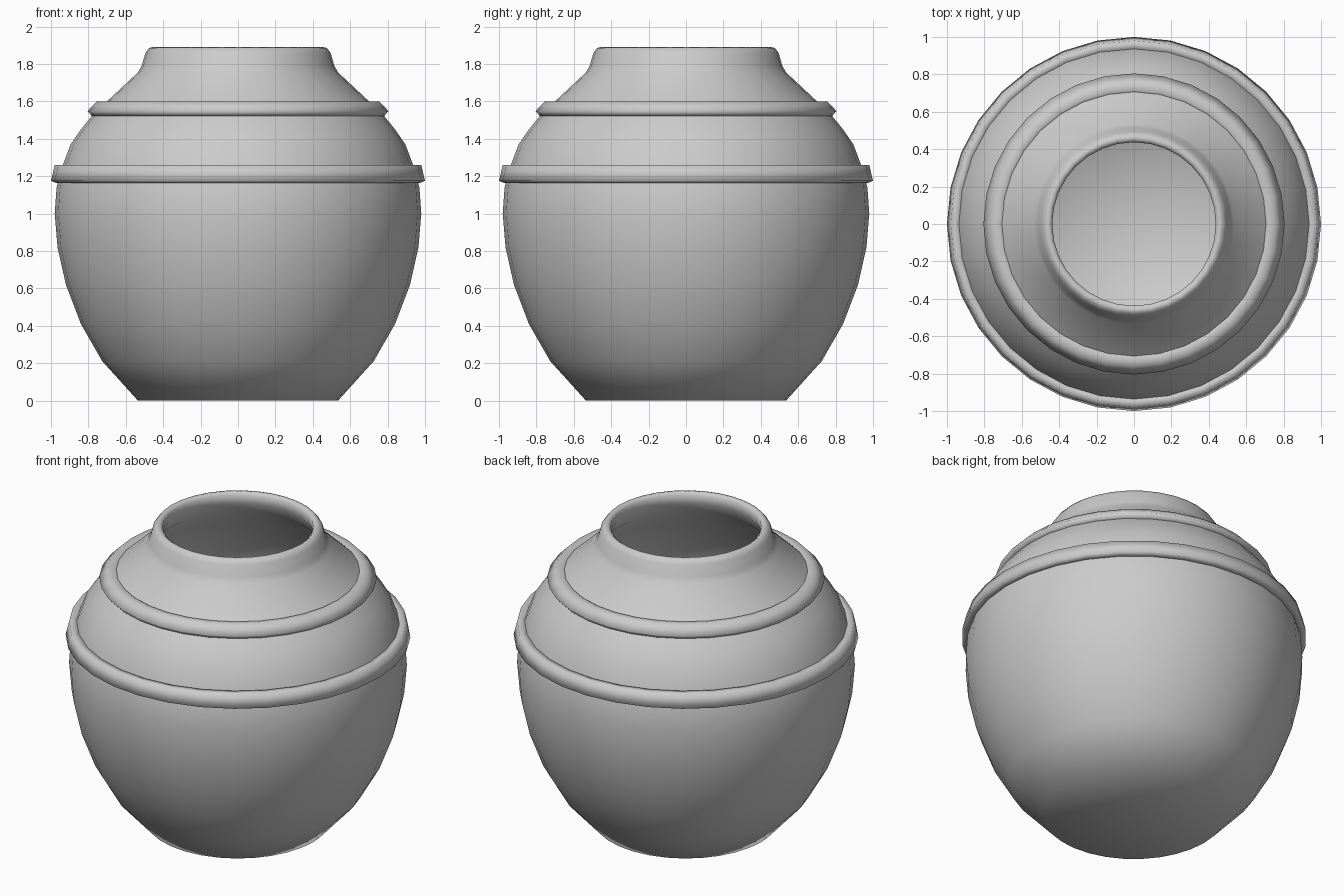
import bpy, bmesh, math

if "Cube" in bpy.data.objects:
    bpy.data.objects.remove(bpy.data.objects["Cube"])

SIDES = 32


def lathe(name, profile, closed=False):
    """Revolve (radius, height) points around z; zero radius makes a pole."""
    bm = bmesh.new()
    rings = []
    for r, z in profile:
        if r == 0:
            rings.append([bm.verts.new((0, 0, z))] * SIDES)
        else:
            rings.append([bm.verts.new((r * math.cos(math.tau * i / SIDES),
                                        r * math.sin(math.tau * i / SIDES), z))
                          for i in range(SIDES)])
    pairs = list(zip(rings, rings[1:]))
    if closed:
        pairs.append((rings[-1], rings[0]))
    for a, b in pairs:
        for i in range(SIDES):
            j = (i + 1) % SIDES
            bm.faces.new(dict.fromkeys((a[i], a[j], b[j], b[i])))
    bmesh.ops.recalc_face_normals(bm, faces=bm.faces)
    for f in bm.faces:
        f.smooth = True
    mesh = bpy.data.meshes.new(name)
    bm.to_mesh(mesh)
    bm.free()
    obj = bpy.data.objects.new(name, mesh)
    bpy.context.collection.objects.link(obj)
    return obj


# Hollow pot: outer wall upwards, rounded lip, then inner wall down to the floor
outer = [(0, 0), (0.535, 0), (0.725, 0.21), (0.84, 0.41), (0.92, 0.62),
         (0.965, 0.82), (0.98, 1.0), (0.97, 1.14), (0.94, 1.25),
         (0.895, 1.37), (0.84, 1.45), (0.775, 1.53), (0.69, 1.61),
         (0.535, 1.755), (0.515, 1.79), (0.495, 1.86), (0.475, 1.886)]
lip = [(0.455, 1.89), (0.437, 1.875)]
inner = [(0.44, 1.82), (0.49, 1.735), (0.65, 1.59), (0.80, 1.43), (0.90, 1.24),
         (0.945, 1.0), (0.93, 0.82), (0.885, 0.62), (0.805, 0.42),
         (0.69, 0.23), (0.51, 0.04), (0, 0.03)]
lathe("pot_body", outer + lip + inner)

# Raised bands around the belly and the shoulder
lathe("belly_band", [(0.94, 1.165), (0.975, 1.165), (1.0, 1.175),
                     (0.98, 1.26), (0.935, 1.26), (0.925, 1.22)], closed=True)
lathe("shoulder_band", [(0.745, 1.53), (0.775, 1.515), (0.805, 1.548),
                        (0.755, 1.60), (0.715, 1.60), (0.69, 1.585)], closed=True)
